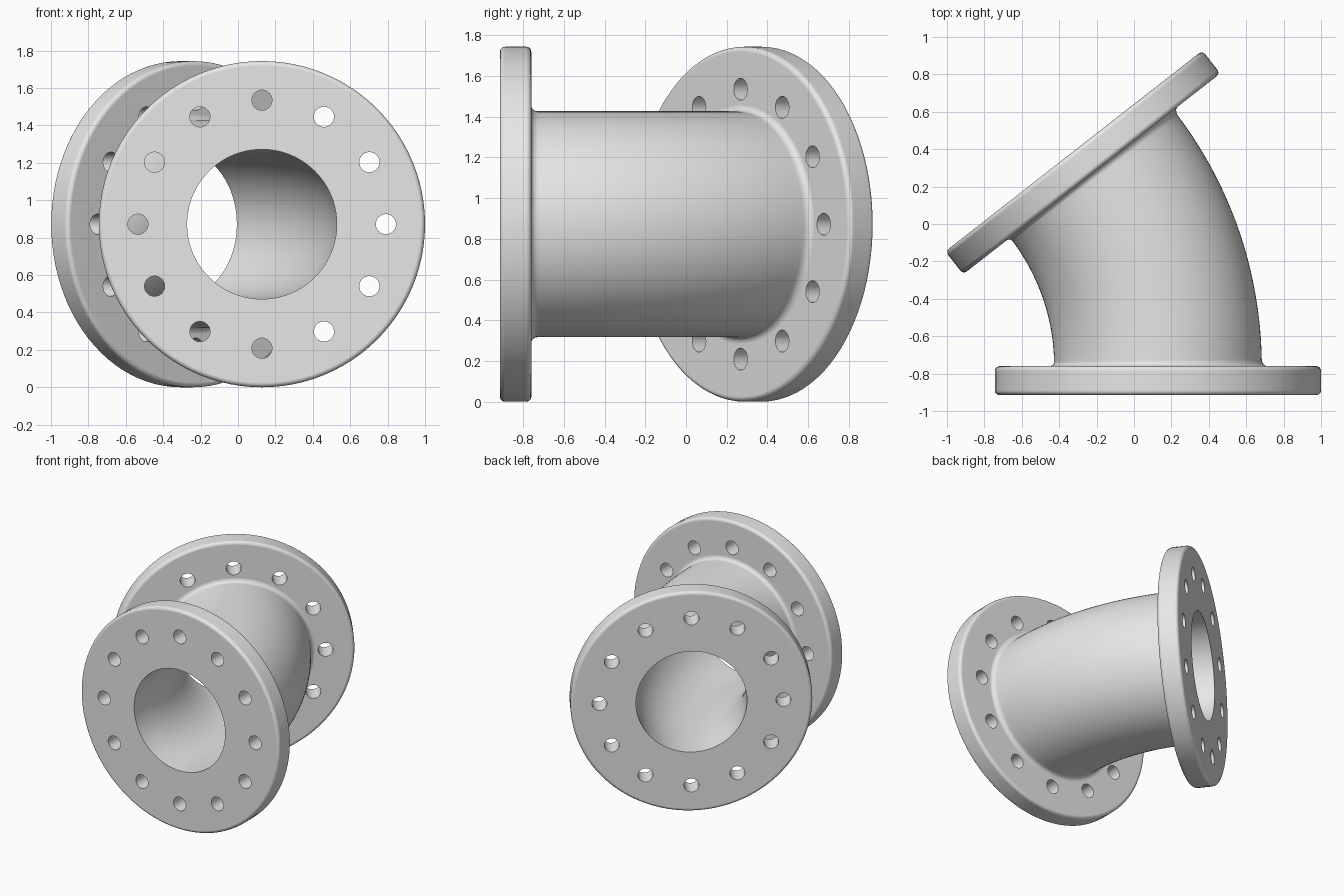
import bpy, bmesh
from math import sin, cos, pi, radians
from mathutils import Vector, Matrix

if "Cube" in bpy.data.objects:
    bpy.data.objects.remove(bpy.data.objects["Cube"])

# Main dimensions
BEND, BEND_R = radians(38), 1.67
LENGTH = BEND * BEND_R
FLANGE_R, FLANGE_T, EDGE = 0.872, 0.155, 0.025
PIPE_R, BORE_R, FILLET = 0.555, 0.40, 0.03
BOLT_CIRCLE, BOLT_R, BOLTS = 0.663, 0.054, 12
START = Vector((0.128, -0.76, FLANGE_R))
SIDES, BEND_STEPS, ROUND_STEPS = 96, 32, 5

steel = bpy.data.materials.new("light_grey_metal")
steel.use_nodes = True
grey = (0.8, 0.8, 0.8, 1)
steel.diffuse_color = grey
steel.node_tree.nodes["Principled BSDF"].inputs["Base Color"].default_value = grey


def frame(s):
    """Centre, sideways axis and forward axis at distance s along the bend."""
    a = min(max(s, 0), LENGTH) / BEND_R
    extra = s - a * BEND_R
    side, ahead = Vector((cos(a), sin(a), 0)), Vector((-sin(a), cos(a), 0))
    arc = Vector((BEND_R * (cos(a) - 1), BEND_R * sin(a), 0))
    return START + arc + ahead * extra, side, ahead


def make_object(name, bm):
    bmesh.ops.recalc_face_normals(bm, faces=bm.faces)
    mesh = bpy.data.meshes.new(name)
    bm.to_mesh(mesh)
    bm.free()
    mesh.materials.append(steel)
    ob = bpy.data.objects.new(name, mesh)
    bpy.context.collection.objects.link(ob)
    return ob


def sweep(name, profile):
    """Turn a closed profile of (distance, radius) around the bent axis."""
    bm = bmesh.new()
    rings = []
    for s, r in profile:
        centre, side, _ = frame(s)
        rings.append([bm.verts.new(centre + side * r * cos(t) + Vector((0, 0, r * sin(t))))
                      for t in (2 * pi * i / SIDES for i in range(SIDES))])
    for k, ring in enumerate(rings):
        prev = rings[k - 1]
        for i in range(SIDES):
            bm.faces.new((prev[i - 1], prev[i], ring[i], ring[i - 1]))
    return make_object(name, bm)


def arc(cs, cr, radius, a0, a1):
    angles = [radians(a0 + (a1 - a0) * i / ROUND_STEPS) for i in range(ROUND_STEPS + 1)]
    return [(cs + radius * cos(a), cr + radius * sin(a)) for a in angles]


def finish(ob):
    bpy.ops.object.select_all(action='DESELECT')
    ob.select_set(True)
    bpy.context.view_layer.objects.active = ob
    bpy.ops.object.shade_smooth_by_angle(angle=radians(35))
    weighted = ob.modifiers.new("flat_face_normals", 'WEIGHTED_NORMAL')
    weighted.keep_sharp = True


def flange(name, s0):
    """Round-edged disc with a bore and a ring of bolt holes."""
    s1, r = s0 + FLANGE_T, FLANGE_R - EDGE
    disc = sweep(name, [(s0, BORE_R)]
                 + arc(s0 + EDGE, r, EDGE, 180, 90)
                 + arc(s1 - EDGE, r, EDGE, 90, 0)
                 + [(s1, BORE_R)])
    # Bolt hole drills
    centre, side, ahead = frame(s0 + FLANGE_T / 2)
    turn = ahead.to_track_quat('Z', 'Y').to_matrix().to_4x4()
    bm = bmesh.new()
    for i in range(BOLTS):
        a = 2 * pi * i / BOLTS
        spot = centre + BOLT_CIRCLE * (side * cos(a) + Vector((0, 0, sin(a))))
        bmesh.ops.create_cone(bm, cap_ends=True, segments=32, radius1=BOLT_R, radius2=BOLT_R,
                              depth=FLANGE_T * 2, matrix=Matrix.Translation(spot) @ turn)
    drills = make_object(name + "_drills", bm)
    drills.hide_render = True
    cut = disc.modifiers.new("bolt_holes", 'BOOLEAN')
    cut.object, cut.operation, cut.solver = drills, 'DIFFERENCE', 'EXACT'
    bpy.context.view_layer.objects.active = disc
    bpy.ops.object.modifier_apply(modifier=cut.name)
    bpy.data.objects.remove(drills)
    finish(disc)


# Two flanges
flange("front_flange", -FLANGE_T)
flange("back_flange", LENGTH)

# Curved pipe with a small fillet against each flange
steps = [FILLET + (LENGTH - 2 * FILLET) * i / BEND_STEPS for i in range(1, BEND_STEPS)]
pipe = sweep("curved_pipe",
             arc(FILLET, PIPE_R + FILLET, FILLET, 180, 270)
             + [(s, PIPE_R) for s in steps]
             + arc(LENGTH - FILLET, PIPE_R + FILLET, FILLET, -90, 0)
             + [(s, BORE_R) for s in [LENGTH] + steps[::-1] + [0]])
finish(pipe)
